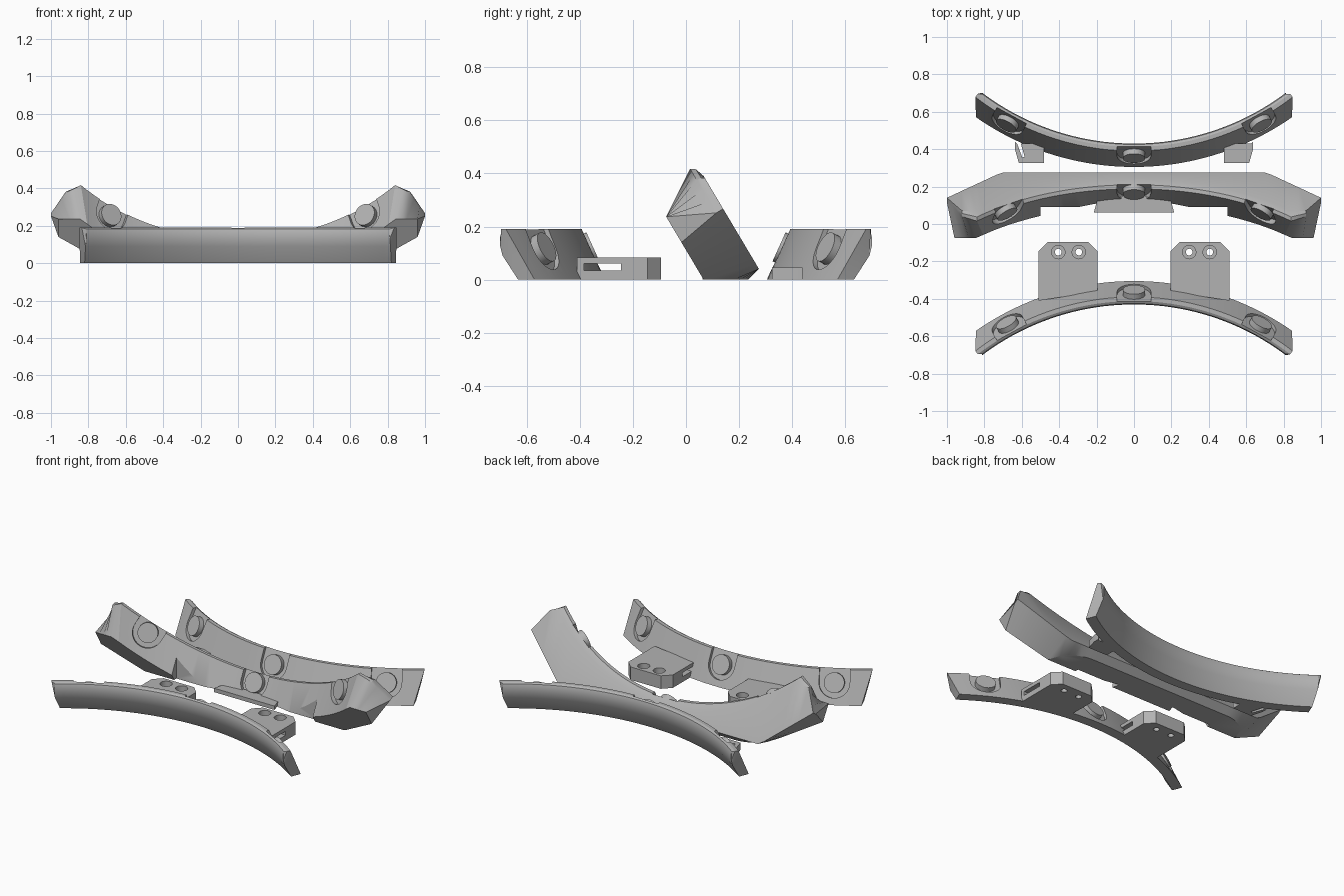
import bpy, bmesh, math
from mathutils import Vector, Matrix

if "Cube" in bpy.data.objects:
    bpy.data.objects.remove(bpy.data.objects["Cube"])

grey = bpy.data.materials.new("plain_grey")
grey.diffuse_color = (0.45, 0.45, 0.45, 1)
grey.use_nodes = True
grey.node_tree.nodes["Principled BSDF"].inputs["Base Color"].default_value = grey.diffuse_color


def finish(name, bm):
    bmesh.ops.recalc_face_normals(bm, faces=bm.faces)
    me = bpy.data.meshes.new(name)
    bm.to_mesh(me)
    bm.free()
    me.materials.append(grey)
    ob = bpy.data.objects.new(name, me)
    bpy.context.collection.objects.link(ob)
    return ob


def loft(rings):
    """Closed rings joined in order, with both ends capped."""
    bm = bmesh.new()
    vs = [[bm.verts.new(p) for p in r] for r in rings]
    n = len(rings[0])
    for a, b in zip(vs, vs[1:]):
        for i in range(n):
            j = (i + 1) % n
            bm.faces.new((a[i], a[j], b[j], b[i]))
    caps = [bm.faces.new(vs[0]), bm.faces.new(vs[-1])]
    bmesh.ops.triangulate(bm, faces=caps)
    bmesh.ops.remove_doubles(bm, verts=bm.verts, dist=0.0005)
    return bm


def prism(name, pts, z0, z1):
    return finish(name, loft([[(x, y, z) for x, y in pts] for z in (z0, z1)]))


def box(name, x0, x1, y0, y1, z0, z1):
    return prism(name, [(x0, y0), (x1, y0), (x1, y1), (x0, y1)], z0, z1)


def cylinder(name, r0, r1, z0, z1, matrix, sides=32):
    bm = bmesh.new()
    bmesh.ops.create_cone(bm, cap_ends=True, segments=sides, radius1=r0, radius2=r1, depth=z1 - z0,
                          matrix=matrix @ Matrix.Translation((0, 0, (z0 + z1) / 2)))
    return finish(name, bm)


def cut(ob, cutter):
    mod = ob.modifiers.new("cut", 'BOOLEAN')
    mod.operation, mod.object, mod.solver = 'DIFFERENCE', cutter, 'EXACT'
    bpy.context.view_layer.objects.active = ob
    bpy.ops.object.modifier_apply(modifier=mod.name)
    bpy.data.objects.remove(cutter)


def pocket(ob, origin, normal, up):
    """U-shaped seat, open toward the rim, holding a round pad."""
    n, u = Vector(normal).normalized(), Vector(up).normalized()
    t = u.cross(n)
    m = Matrix((t, u, n)).transposed().to_4x4()
    m.translation = origin
    pts = [(0.09 * math.cos(a), 0.09 * math.sin(a))
           for a in [math.pi + math.pi * i / 16 for i in range(17)]]
    pts += [(0.09, 0.2), (-0.09, 0.2)]
    cutter = prism("seat_cutter", pts, -0.022, 0.12)
    cutter.data.transform(m)
    cut(ob, cutter)
    cylinder("round_pad", 0.06, 0.06, -0.03, 0.008, m)


# Curved bars: section rows are (y at centre, z, half length)
SECTION = [(-0.425, 0.182, 0.81), (-0.412, 0.19, 0.835), (-0.39, 0.19, 0.848),
           (-0.305, 0, 0.845), (-0.37, 0, 0.82), (-0.42, 0.09, 0.815), (-0.43, 0.13, 0.812),
           (-0.43, 0.165, 0.81)]
YC = -1.78


def curved_bar(name, s):
    rings = []
    for i in range(41):
        k = i / 20 - 1
        rings.append([(k * X, s * (YC + math.sqrt((y - YC) ** 2 - (k * X) ** 2)), z)
                      for y, z, X in SECTION])
    bar = finish(name, loft(rings))
    for x in (-0.68, 0, 0.68):
        R = 1.422
        sn, cs = x / R, math.sqrt(1 - (x / R) ** 2)
        pocket(bar, (x, s * (YC + R * cs), 0.12), (0.91 * sn, s * 0.91 * cs, 0.41),
               (-0.41 * sn, -s * 0.41 * cs, 0.91))
    return bar


front_bar = curved_bar("front_bar", 1)
back_bar = curved_bar("back_bar", -1)

# Mounting tabs with countersunk holes and a strap slot
for s in (-1, 1):
    pts = [(0.195, -0.41), (0.51, -0.41), (0.51, -0.145), (0.46, -0.095), (0.245, -0.095), (0.195, -0.145)]
    pts[0] = (0.195, -0.36)
    tab = prism("mounting_tab", [(s * x, y) for x, y in pts], 0, 0.083)
    cut(tab, box("slot_cutter", s * 0.1, s * 0.6, -0.385, -0.245, 0.034, 0.06))
    for x in (0.295, 0.405):
        at = Matrix.Translation((s * x, -0.15, 0))
        cut(tab, cylinder("hole_cutter", 0.018, 0.018, -0.1, 0.2, at, 20))
        cut(tab, cylinder("countersink_cutter", 0.036, 0.036, 0.045, 0.2, at, 24))

# Small spring clips beside the back bar
for s in (-1, 1):
    pts = [(0.48, 0.325), (0.615, 0.325), (0.637, 0.4), (0.637, 0.44), (0.625, 0.43),
           (0.597, 0.355), (0.585, 0.36), (0.605, 0.43), (0.48, 0.43)]
    prism("spring_clip", [(s * x, y) for x, y in pts], 0, 0.045)

# Tilted middle cradle: v runs up its back plane, w runs forward through its thickness
BASE = Vector((0, 0.275, 0.04))
V, W = Vector((0, -0.511, 0.859)), Vector((0, -0.859, -0.511))
R = 1.215


def place(x, v, w):
    return BASE + Vector((x, 0, 0)) + V * v + W * w


def arc(a):
    return 0.07 + R - math.sqrt(R * R - a * a)


def station(x):
    a, f = abs(x), abs(x) * 0.96
    low = max(0, (a - 0.71) * 0.91)
    back = max(low, min(arc(a), 0.407 - (a - 0.84) * 0.1, 0.40 - (a - 0.92) * 1.7))
    crest = 0.05 * min(1, max(0, (0.94 - a) / 0.1))
    front = min(arc(f) - 0.06, 0.348)
    front_low = max(-0.05, 0.073 + (f - 0.71) * 0.65)
    return [place(x, low, 0), place(x, back, 0), place(x, back + crest * 0.75, 0.012),
            place(x, back + crest, 0.03), place(x * 0.96, front, 0.2),
            place(x * 0.96, min(front_low, front - 0.01), 0.2)]


half = [i * 0.035 for i in range(1, 24)] + [0.84, 0.88, 0.92, 0.94, 0.97, 1.0]
bm = loft([station(x) for x in [-h for h in reversed(half)] + [0] + half])
cutres = bmesh.ops.bisect_plane(bm, geom=bm.verts[:] + bm.edges[:] + bm.faces[:], dist=1e-5,
                                plane_co=(0, 0, 0), plane_no=(0, 0, -1), clear_outer=True)
bmesh.ops.holes_fill(bm, edges=[e for e in bm.edges if e.is_boundary])
cradle = finish("middle_cradle", bm)

# Clearance notches and centre foot
for s in (-1, 1):
    cut(cradle, box("notch_cutter", s * 0.21, s * 0.5, -0.3, 0.09, -0.1, 0.5))
prism("centre_foot", [(-0.215, 0.062), (0.215, 0.062), (0.19, 0.15), (-0.19, 0.15)], 0, 0.025)
for x in (-0.68, 0, 0.68):
    sn = x / R
    cs = math.sqrt(1 - sn * sn)
    axes = Matrix((Vector((1, 0, 0)), V, W)).transposed()
    pocket(cradle, place(x, arc(abs(x)) + 0.02, 0.075),
           axes @ Vector((-0.84 * sn, 0.84 * cs, 0.54)),
           axes @ Vector((-0.54 * sn, 0.54 * cs, -0.84)))

# Smooth curved faces, keep hard edges
bpy.ops.object.select_all(action='DESELECT')
for ob in bpy.context.scene.objects:
    ob.select_set(True)
bpy.context.view_layer.objects.active = cradle
bpy.ops.object.shade_smooth_by_angle(angle=math.radians(30))
